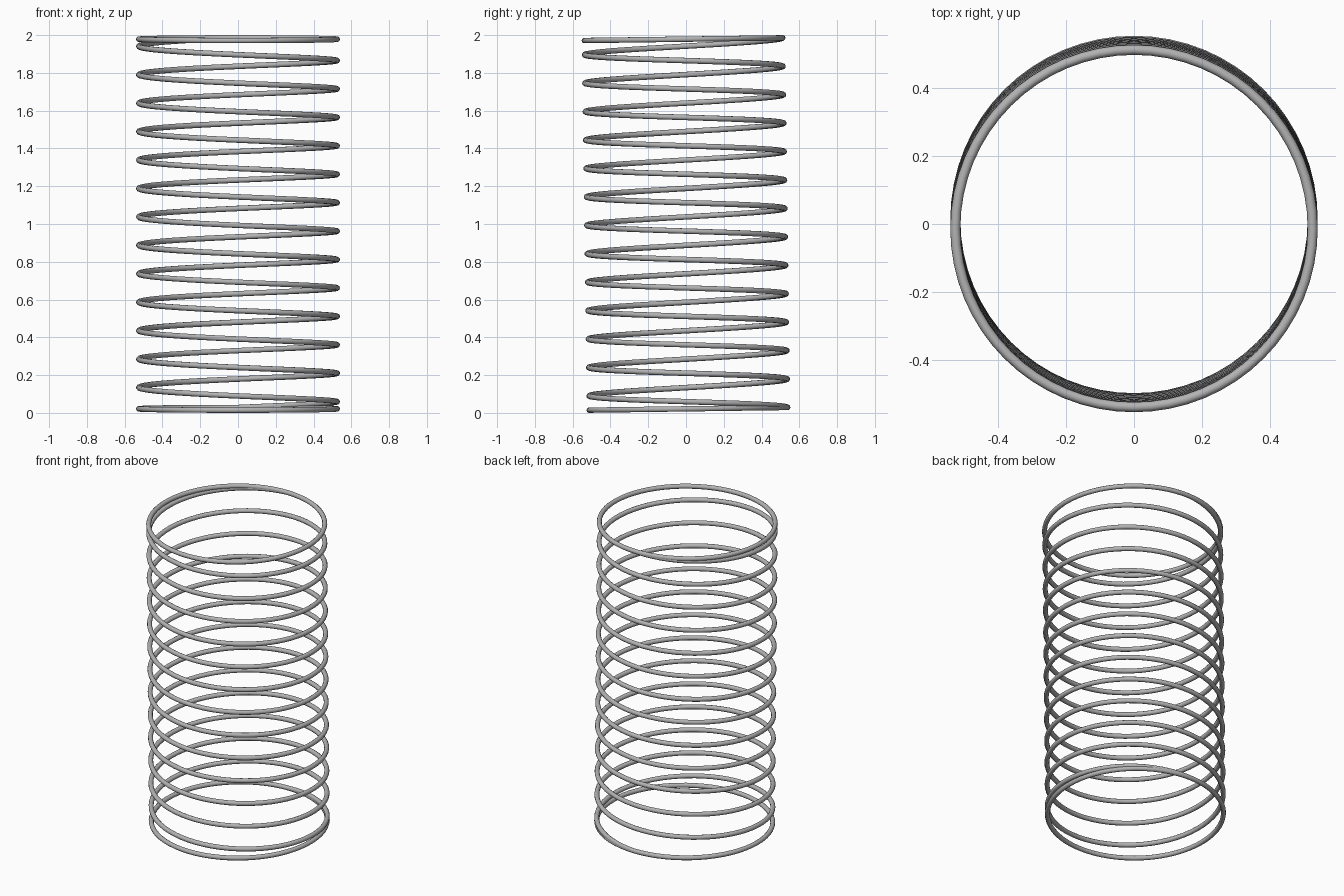
import bpy
import math
from mathutils import Matrix

cube = bpy.data.objects.get("Cube")
if cube:
    bpy.data.objects.remove(cube, do_unlink=True)

RADIUS, WIRE = 0.525, 0.0148
TURNS, STEPS = 13, 64
LOW, HIGH = 0.0215, 1.9785
LEAN = 0.0135

steel = bpy.data.materials.new("steel_grey")
steel.use_nodes = True
grey = (0.45, 0.45, 0.45, 1)
steel.diffuse_color = grey
steel.node_tree.nodes["Principled BSDF"].inputs["Base Color"].default_value = grey

# Wire path: a flat closing turn, the rising coils, a flat closing turn
points = []
for i in range((TURNS + 2) * STEPS + 1):
    turn = i / STEPS
    angle = math.pi / 2 - math.tau * turn
    rise = min(max((turn - 1) / TURNS, 0), 1)
    points.append((RADIUS * math.cos(angle), RADIUS * math.sin(angle),
                   LOW + (HIGH - LOW) * rise))

curve = bpy.data.curves.new("coil_spring", "CURVE")
curve.dimensions = "3D"
curve.bevel_depth = WIRE
curve.bevel_resolution = 3
curve.use_fill_caps = True
spline = curve.splines.new("POLY")
spline.points.add(len(points) - 1)
for point, co in zip(spline.points, points):
    point.co = (*co, 1)
    point.radius = 1
curve.materials.append(steel)

# Spring leans very slightly about its middle
spring = bpy.data.objects.new("coil_spring", curve)
bpy.context.collection.objects.link(spring)
spring.matrix_world = (Matrix.Translation((0, 0, 1))
                       @ Matrix.Rotation(LEAN, 4, "X")
                       @ Matrix.Translation((0, 0, -1)))

# Turn the wire into a smooth mesh
bpy.ops.object.select_all(action="DESELECT")
spring.select_set(True)
bpy.context.view_layer.objects.active = spring
bpy.ops.object.convert(target="MESH")
bpy.ops.object.shade_smooth_by_angle(angle=math.radians(50))
